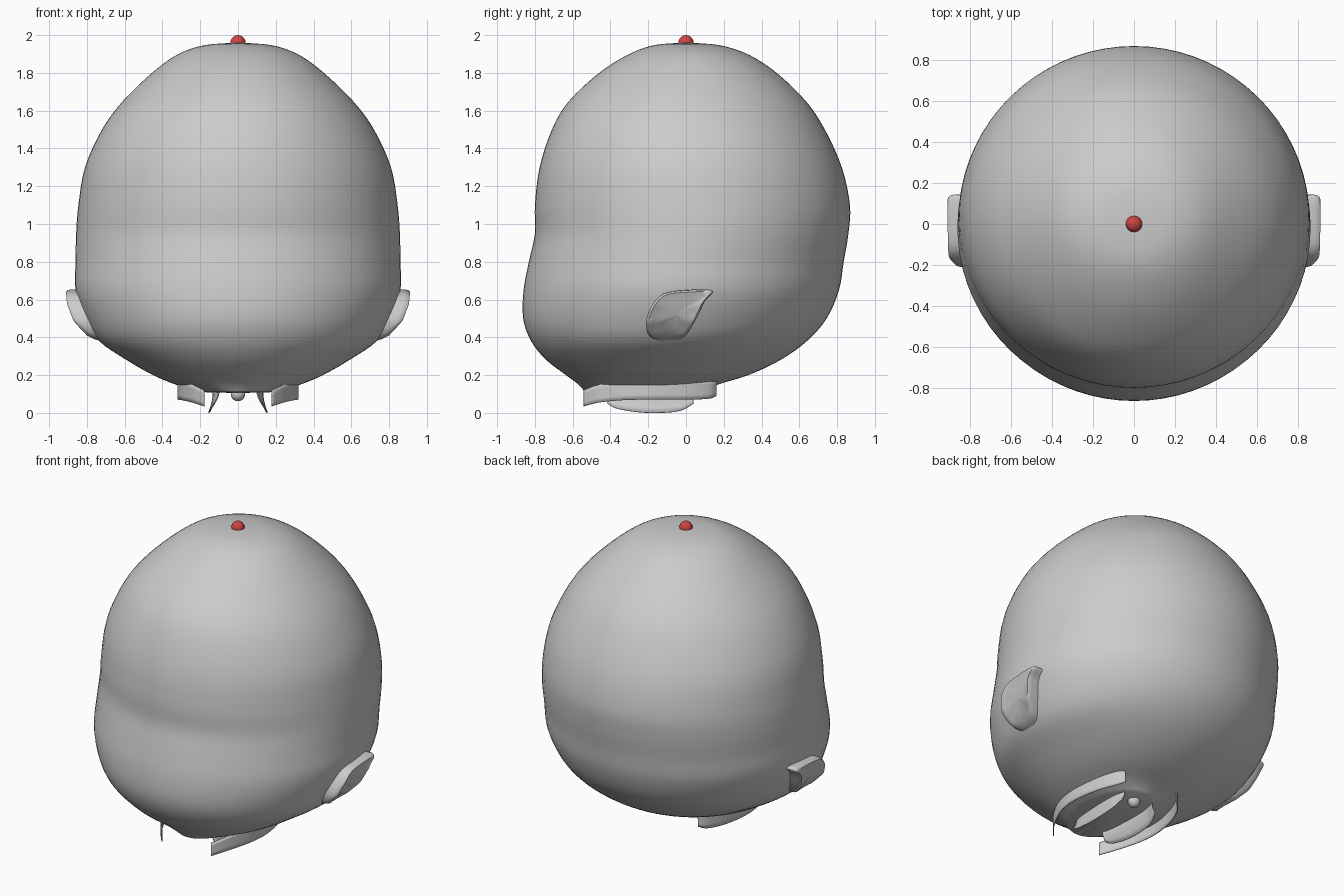
import bpy, bmesh, math

if "Cube" in bpy.data.objects:
    bpy.data.objects.remove(bpy.data.objects["Cube"])

def material(name, col):
    m = bpy.data.materials.new(name)
    m.diffuse_color = (*col, 1)
    m.use_nodes = True
    m.node_tree.nodes["Principled BSDF"].inputs["Base Color"].default_value = m.diffuse_color
    return m

GREY = material("light_grey", (0.60, 0.60, 0.61))
RED = material("red", (0.62, 0.06, 0.06))

def finish(name, bm, mat, angle=50):
    bmesh.ops.recalc_face_normals(bm, faces=bm.faces)
    me = bpy.data.meshes.new(name)
    bm.to_mesh(me)
    bm.free()
    ob = bpy.data.objects.new(name, me)
    bpy.context.collection.objects.link(ob)
    me.materials.append(mat)
    bpy.ops.object.select_all(action='DESELECT')
    ob.select_set(True)
    bpy.context.view_layer.objects.active = ob
    bpy.ops.object.shade_smooth_by_angle(angle=math.radians(angle))
    return ob

def smooth_rows(rows, n, closed=False):
    """Catmull-Rom interpolation through rows of numbers."""
    out, c = [], len(rows)
    get = (lambda i: rows[i % c]) if closed else (lambda i: rows[max(0, min(c - 1, i))])
    for i in range(c if closed else c - 1):
        for k in range(n):
            t = k / n
            out.append([0.5 * (2 * b + (d - a) * t + (2 * a - 5 * b + 4 * d - e) * t * t
                               + (3 * b - a - 3 * d + e) * t ** 3)
                        for a, b, d, e in zip(get(i - 1), get(i), get(i + 1), get(i + 2))])
    if not closed:
        out.append(list(rows[-1]))
    return out

def loft(bm, rings, closed=True):
    vs = [[bm.verts.new(p) for p in r] for r in rings]
    for a, b in zip(vs, vs[1:]):
        n = len(a)
        for i in range(n if closed else n - 1):
            j = (i + 1) % n
            bm.faces.new((a[i], a[j], b[j], b[i]))
    return vs

# head: height, half width, front y, back y
HEAD = [(1.956, .09, -.09, .09), (1.942, .2, -.19, .2), (1.895, .325, -.31, .335),
        (1.80, .455, -.46, .48), (1.65, .61, -.62, .635), (1.5, .72, -.71, .735),
        (1.3, .81, -.775, .825), (1.1, .845, -.80, .868), (.95, .857, -.80, .86),
        (.8, .86, -.832, .835), (.65, .86, -.86, .81), (.5, .81, -.862, .745),
        (.38, .735, -.82, .64), (.28, .59, -.74, .50), (.2, .45, -.635, .33),
        (.15, .33, -.57, .17), (.11, .2, -.535, .1)]
bm = bmesh.new()
rings = []
for z, w, f, b in smooth_rows(HEAD, 4):
    rings.append([(w * math.cos(a), (f + b) / 2 + (b - f) / 2 * math.sin(a), z)
                  for a in (math.tau * i / 72 for i in range(72))])
vs = loft(bm, rings)
for ring, tip in ((vs[0], (0, 0, 1.96)), (vs[-1], (0, -.2, .105))):
    c = bm.verts.new(tip)
    for i in range(72):
        bm.faces.new((ring[i], ring[(i + 1) % 72], c))
finish("head", bm, GREY)

# ears: leaning teardrop pads with a rounded rim
EAR = [(.14, .648), (.10, .59), (.05, .49), (-.01, .405), (-.10, .378), (-.185, .40),
       (-.213, .47), (-.185, .56), (-.12, .63), (0, .65)]
LEAN = [(.36, .715), (.38, .74), (.41, .80), (.485, .87), (.575, .905), (.65, .912)]

def lean_x(z):
    for (z0, x0), (z1, x1) in zip(LEAN, LEAN[1:]):
        if z <= z1:
            return x0 + (x1 - x0) * (z - z0) / (z1 - z0)
    return LEAN[-1][1]

for side, label in ((1, "right"), (-1, "left")):
    bm = bmesh.new()
    outline = smooth_rows(EAR, 5, True)
    rings = []
    for scale, depth in ((1, .1), (1, .03), (.97, .01), (.91, .0), (.8, .004), (.5, .01), (.02, .012)):
        ring = []
        for y, z in outline:
            y, z = -.05 + (y + .05) * scale, .52 + (z - .52) * scale
            ring.append((side * (lean_x(z) - depth), y, z))
        rings.append(ring)
    vs = loft(bm, rings)
    bm.faces.new(vs[-1])
    finish(label + "_ear", bm, GREY, 60)

# neck flaps: curved sheets below the head; x, y, bottom z, top z
OUTER = [(.18, -.54, .035, .12), (.24, -.46, .055, .15), (.30, -.32, .068, .17),
         (.317, -.17, .07, .175), (.29, 0, .07, .175), (.24, .12, .075, .175), (.2, .16, .09, .17)]
INNER = [(.125, -.415, .05, .12), (.14, -.37, .025, .12), (.15, -.27, .006, .12),
         (.155, -.15, .0, .12), (.15, -.03, .012, .12), (.13, .04, .05, .12)]
for side, label in ((1, "right"), (-1, "left")):
    for part, rows, flare in (("outer_flap", OUTER, 0), ("inner_flap", INNER, .025)):
        bm = bmesh.new()
        rings = []
        for x, y, z0, z1 in smooth_rows(rows, 5):
            rings.append([(side * (x - flare * (1 - (1 - t) ** 2)), y, z0 + (z1 - z0) * t)
                          for t in (0, .25, .5, .75, 1)])
        loft(bm, rings, False)
        ob = finish(label + "_" + part, bm, GREY, 40)
        sol = ob.modifiers.new("thickness", 'SOLIDIFY')
        sol.thickness = .006
        sol.offset = 0

# marker balls on the crown and under the neck
for name, z, r, mat in (("crown_ball", 1.96, .04, RED), ("neck_ball", .1, .038, GREY)):
    bm = bmesh.new()
    bmesh.ops.create_uvsphere(bm, u_segments=24, v_segments=14, radius=r)
    bmesh.ops.translate(bm, verts=bm.verts, vec=(0, 0, z))
    finish(name, bm, mat)
